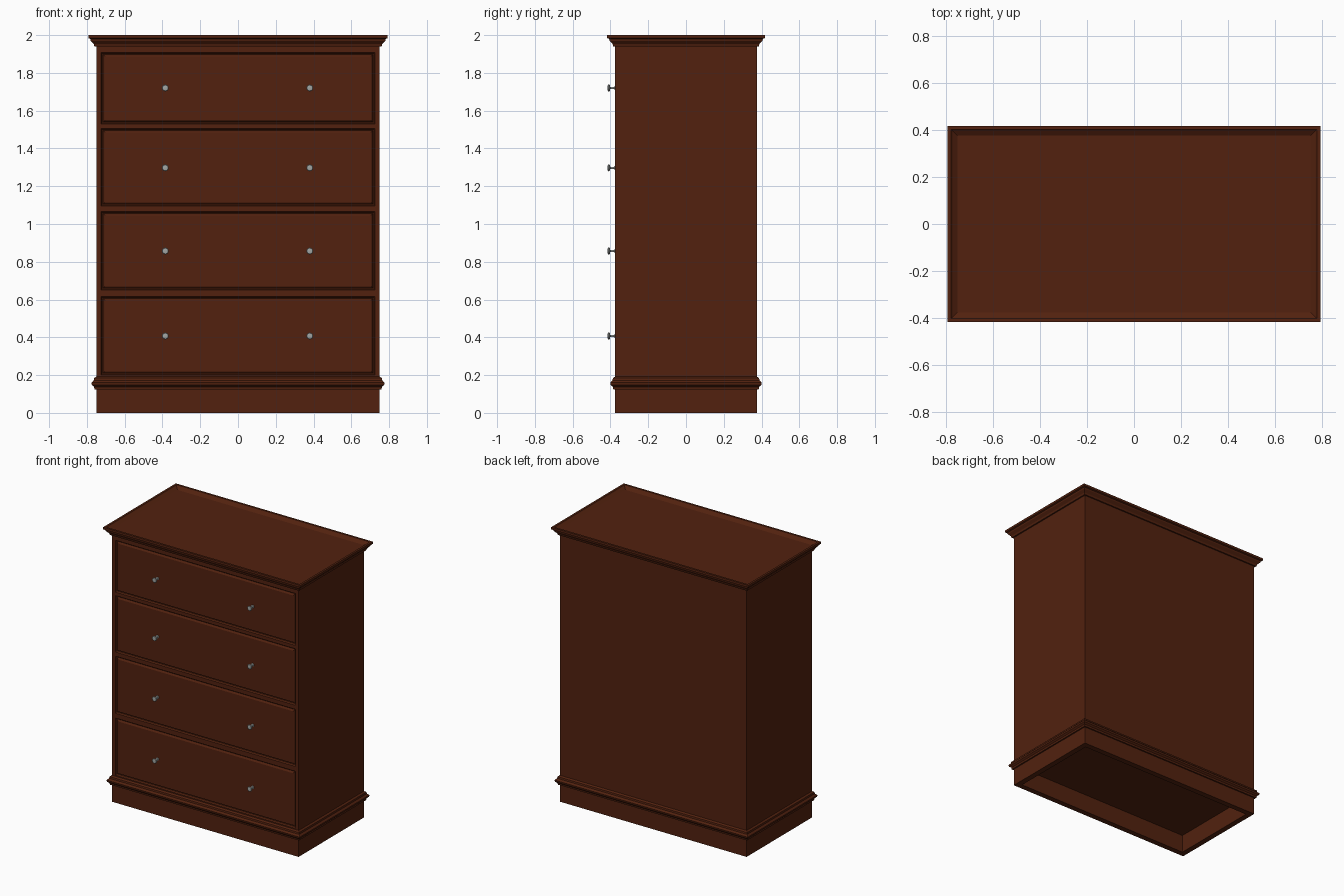
import bpy, bmesh, math

if "Cube" in bpy.data.objects:
    bpy.data.objects.remove(bpy.data.objects["Cube"])

HX, HY = 0.75, 0.375          # half width and half depth of the case


def material(name, color):
    m = bpy.data.materials.new(name)
    m.diffuse_color = color
    m.use_nodes = True
    m.node_tree.nodes["Principled BSDF"].inputs["Base Color"].default_value = m.diffuse_color
    return m


WOOD = material("red_brown_wood", (0.085, 0.0155, 0.0046, 1))
METAL = material("knob_metal", (0.36, 0.38, 0.37, 1))


def finish(bm, name, mat):
    me = bpy.data.meshes.new(name)
    bm.to_mesh(me)
    bm.free()
    me.materials.append(mat)
    ob = bpy.data.objects.new(name, me)
    bpy.context.collection.objects.link(ob)
    return ob


def loft(name, rings, mat=WOOD, cap_start=False, cap_end=False, skip=()):
    """Skin a stack of equal-length closed loops."""
    bm = bmesh.new()
    loops = [[bm.verts.new(p) for p in r] for r in rings]
    n = len(loops[0])
    for a, b in zip(loops, loops[1:]):
        for i in range(n):
            if i not in skip:
                j = (i + 1) % n
                bm.faces.new((a[i], a[j], b[j], b[i]))
    if cap_start:
        bm.faces.new(loops[0][::-1])
    if cap_end:
        bm.faces.new(loops[-1])
    return finish(bm, name, mat)


def flat_ring(offset, z):
    x, y = HX + offset, HY + offset
    return [(-x, -y, z), (x, -y, z), (x, y, z), (-x, y, z)]


def moulding(name, profile, **kw):
    return loft(name, [flat_ring(o, z) for o, z in profile], **kw)


# Plinth, hollow underneath
moulding("plinth", [(-0.04, 0.13), (-0.04, 0), (0, 0), (0, 0.13)], cap_start=True)

# Base moulding with a pointed nose
moulding("base_moulding", [(0, 0.125), (0.01, 0.125), (0.012, 0.138), (0.024, 0.148),
                           (0.026, 0.16), (0.014, 0.172), (0.012, 0.184), (0, 0.192)])

# Case sides and back (front left open for the face frame)
moulding("case_sides_and_back", [(0, 0.13), (0, 1.95)], skip=(0,))

# Crown moulding with a raised rim around a sunken top panel
moulding("crown_and_top", [(0, 1.94), (0.01, 1.94), (0.014, 1.953), (0.03, 1.97),
                           (0.032, 1.98), (0.042, 1.984), (0.042, 2.0), (0.027, 2.0),
                           (0.022, 1.994), (0.0, 1.98)], cap_end=True)

# Face frame: grid with an opening per drawer
DRAWERS = [(0.20, 0.615), (0.65, 1.065), (1.095, 1.505), (1.53, 1.907)]
OX = 0.724
xs = [-HX, -OX, OX, HX]
zs = [0.13] + [z for d in DRAWERS for z in d] + [1.95]
bm = bmesh.new()
grid = [[bm.verts.new((x, -HY, z)) for x in xs] for z in zs]
for r in range(len(zs) - 1):
    for c in range(3):
        if c == 1 and r % 2 == 1:
            continue
        bm.faces.new((grid[r][c], grid[r][c + 1], grid[r + 1][c + 1], grid[r + 1][c]))
finish(bm, "face_frame", WOOD)


# Drawer fronts: bevelled groove, then a raised panel
def drawer_ring(inset, depth, z0, z1):
    x, y = OX - inset, -HY + depth
    return [(-x, y, z0 + inset), (x, y, z0 + inset), (x, y, z1 - inset), (-x, y, z1 - inset)]


GROOVE = [(0, 0), (0.005, 0.012), (0.01, 0.014), (0.014, 0.006), (0.02, 0.002)]
for k, (z0, z1) in enumerate(DRAWERS, 1):
    loft(f"drawer_front_{k}", [drawer_ring(i, d, z0, z1) for i, d in GROOVE], cap_end=True)

# Turned knobs: (radius, distance out from the case)
KNOB = [(0.011, -0.002), (0.011, 0.003), (0.006, 0.005), (0.006, 0.026), (0.016, 0.029),
        (0.018, 0.032), (0.018, 0.036), (0.015, 0.039), (0.008, 0.040)]
SEG = 16
for k, z in enumerate((0.407, 0.857, 1.297, 1.72), 1):
    for side, x in (("left", -0.385), ("right", 0.38)):
        rings = [[(x + r * math.cos(2 * math.pi * i / SEG), -HY - d,
                   z + r * math.sin(2 * math.pi * i / SEG)) for i in range(SEG)]
                 for r, d in KNOB]
        ob = loft(f"knob_{k}_{side}", rings, METAL, cap_start=True, cap_end=True)
        bpy.ops.object.select_all(action='DESELECT')
        ob.select_set(True)
        bpy.context.view_layer.objects.active = ob
        bpy.ops.object.shade_smooth_by_angle(angle=math.radians(35))
